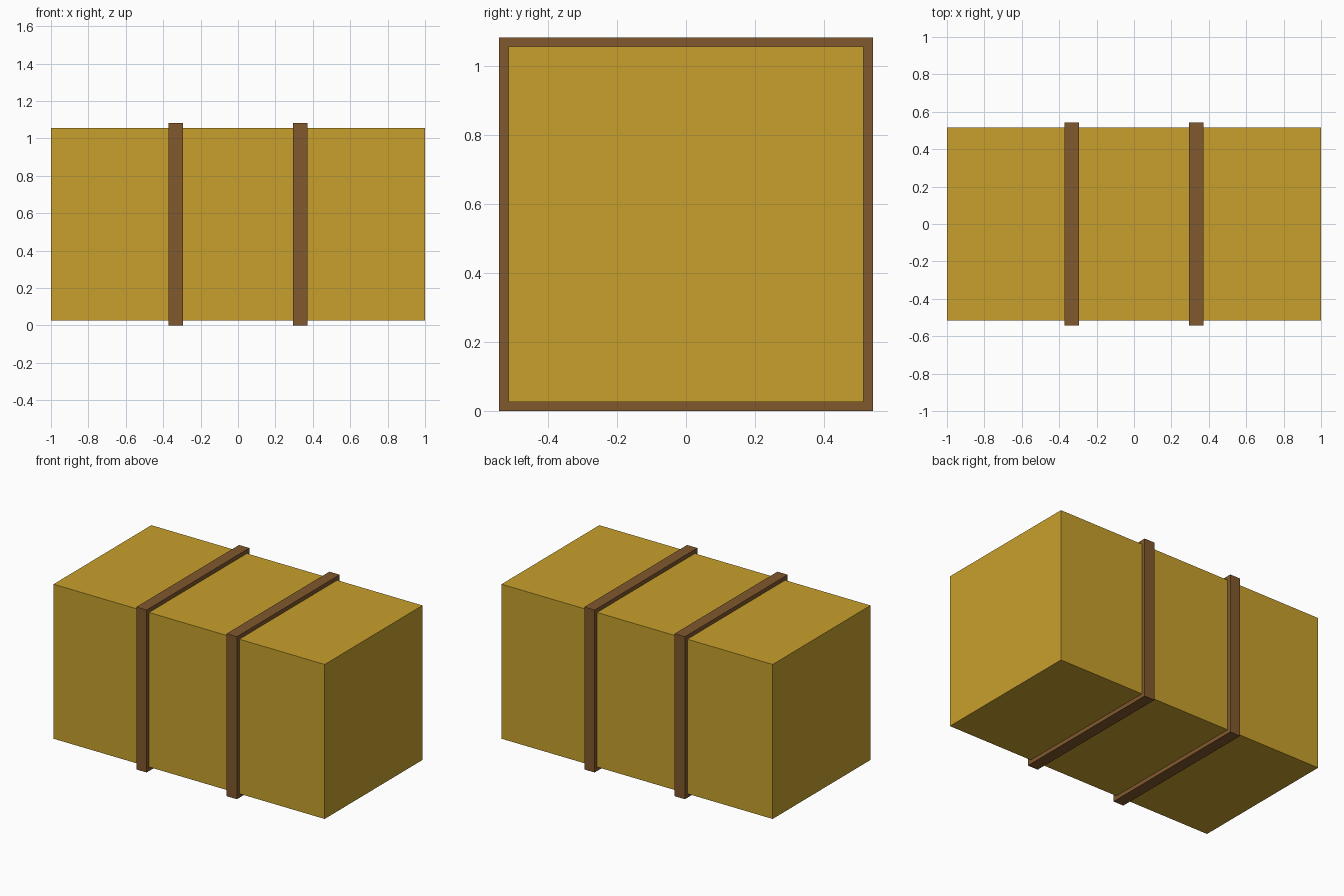
import bpy
import bmesh

if "Cube" in bpy.data.objects:
    bpy.data.objects.remove(bpy.data.objects["Cube"])


def material(name, rgb):
    m = bpy.data.materials.new(name)
    m.diffuse_color = (*rgb, 1.0)
    m.use_nodes = True
    m.node_tree.nodes["Principled BSDF"].inputs["Base Color"].default_value = m.diffuse_color
    return m


straw = material("straw yellow", (0.578, 0.352, 0.026))
brown = material("strap brown", (0.216, 0.098, 0.026))

HALF = 0.515      # half height and depth of the bale
OUTER = 0.5415    # half height and depth of a strap
CENTRE_Z = OUTER


def add_object(name, bm, mat, location):
    bmesh.ops.recalc_face_normals(bm, faces=bm.faces)
    mesh = bpy.data.meshes.new(name)
    bm.to_mesh(mesh)
    bm.free()
    mesh.materials.append(mat)
    obj = bpy.data.objects.new(name, mesh)
    obj.location = location
    bpy.context.collection.objects.link(obj)
    return obj


# Bale: one plain block
bm = bmesh.new()
bmesh.ops.create_cube(bm, size=1)
bmesh.ops.scale(bm, vec=(2, HALF * 2, HALF * 2), verts=bm.verts)
add_object("bale", bm, straw, (0, 0, CENTRE_Z))


# Straps: square rings, with the inner edge sunk just below the bale surface
def strap(name, x, width=0.076, inner=HALF - 0.01):
    bm = bmesh.new()
    corners = [(-1, -1), (1, -1), (1, 1), (-1, 1)]
    section = [(-width / 2, OUTER), (width / 2, OUTER),
               (width / 2, inner), (-width / 2, inner)]
    rings = [[bm.verts.new((sx, cy * r, cz * r)) for sx, r in section]
             for cy, cz in corners]
    for i in range(4):
        a, b = rings[i], rings[(i + 1) % 4]
        for j in range(4):
            k = (j + 1) % 4
            bm.faces.new((a[j], a[k], b[k], b[j]))
    add_object(name, bm, brown, (x, 0, CENTRE_Z))


strap("left_strap", -0.333)
strap("right_strap", 0.333)
